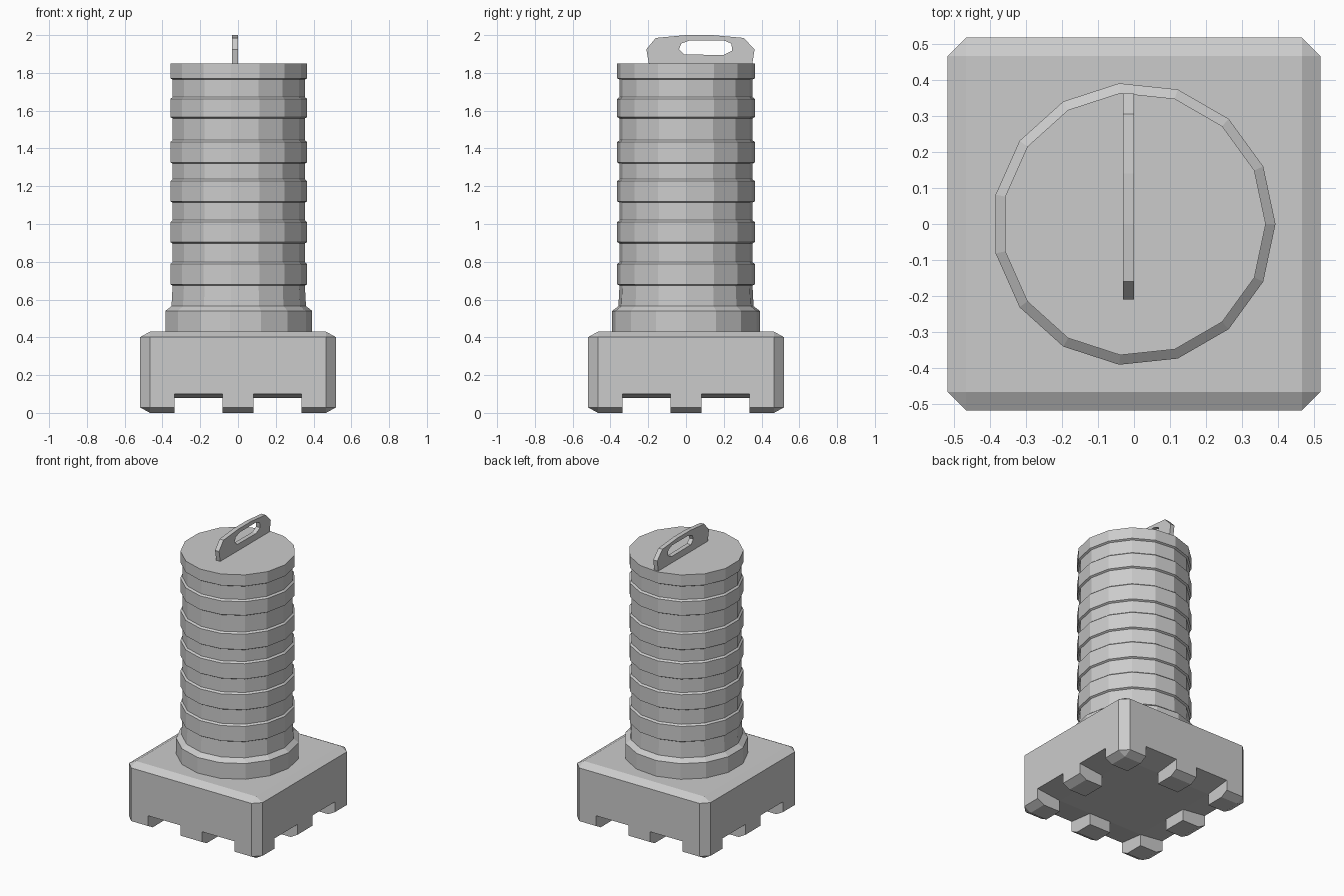
import bpy, bmesh, math

if "Cube" in bpy.data.objects:
    bpy.data.objects.remove(bpy.data.objects["Cube"])


def finish(name, bm):
    bmesh.ops.recalc_face_normals(bm, faces=bm.faces)
    me = bpy.data.meshes.new(name)
    bm.to_mesh(me)
    bm.free()
    ob = bpy.data.objects.new(name, me)
    bpy.context.collection.objects.link(ob)
    return ob


# Base block: chamfered box, chamfer flattened in z
bm = bmesh.new()
bmesh.ops.create_cube(bm, size=1)
bmesh.ops.scale(bm, vec=(1.036, 1.036, 0.78), verts=bm.verts)
bmesh.ops.bevel(bm, geom=bm.edges[:], offset=0.052, segments=1,
                affect='EDGES', clamp_overlap=True)
bmesh.ops.scale(bm, vec=(1, 1, 0.43 / 0.78), verts=bm.verts)
bmesh.ops.translate(bm, vec=(0, 0, 0.215), verts=bm.verts)
base = finish("base_block", bm)

# Foot cutter: central recess plus two sloped notches on every side
bm = bmesh.new()
INNER, OUTER, MID = 0.335, 0.6, 0.083
inner = []
for k in range(4):
    c, s = round(math.cos(k * math.pi / 2)), round(math.sin(k * math.pi / 2))
    put = lambda x, y: bm.verts.new((x * c - y * s, x * s + y * c, 0.08))
    inner.append([put(x, -INNER) for x in (-INNER, -MID, MID)] + [put])
corners = [q[0] for q in inner]
for k in range(4):
    c, s = round(math.cos(k * math.pi / 2)), round(math.sin(k * math.pi / 2))
    row = inner[k][:3] + [corners[(k + 1) % 4]]
    for a, b, x0, x1 in ((row[0], row[1], -INNER, -MID), (row[2], row[3], MID, INNER)):
        o = [bm.verts.new((x * c + OUTER * s, x * s - OUTER * c, 0.11)) for x in (x0, x1)]
        bm.faces.new((a, o[0], o[1], b))
bm.faces.new([v for q in inner for v in q[:3]])
ext = bmesh.ops.extrude_face_region(bm, geom=bm.faces[:], use_keep_orig=True)
for g in ext["geom"]:
    if isinstance(g, bmesh.types.BMVert):
        g.co.z = -0.1
cutter = finish("foot_cutter", bm)
cutter.hide_render = True
cutter.hide_viewport = True
mod = base.modifiers.new("feet", 'BOOLEAN')
mod.operation = 'DIFFERENCE'
mod.solver = 'EXACT'
mod.object = cutter

# Ribbed column: lathed profile with 15 sides
profile = [(0.393, 0.42), (0.393, 0.54), (0.36, 0.565)]
ribs = [(0.677, 0.794), (0.90, 1.016), (1.116, 1.233),
        (1.322, 1.44), (1.562, 1.668), (1.767, 1.85)]
for lo, hi in ribs:
    profile += [(0.354, lo - 0.003), (0.366, lo + 0.004), (0.366, hi - 0.006)]
    profile.append((0.354, hi + 0.004) if hi < 1.8 else (0.366, hi))
bm = bmesh.new()
N = 15
rings = [[bm.verts.new((r * math.cos(math.tau * i / N), r * math.sin(math.tau * i / N), z))
          for i in range(N)] for r, z in profile]
for a, b in zip(rings, rings[1:]):
    for i in range(N):
        j = (i + 1) % N
        bm.faces.new((a[i], a[j], b[j], b[i]))
bm.faces.new(rings[0])
bm.faces.new(rings[-1])
finish("ribbed_column", bm)

# Carry handle: flat plate with a slot, outer and inner loops bridged
outer = [(-.195, 1.84), (-.21, 1.925), (-.16, 1.985), (0, 2.0),
         (.14, 2.0), (.305, 1.985), (.363, 1.925), (.35, 1.84)]
slot = [(-.01, 1.897), (-.037, 1.925), (-.025, 1.955), (.02, 1.972),
        (.2, 1.972), (.24, 1.955), (.245, 1.918), (.2, 1.895)]
bm = bmesh.new()
o0, o1, s0, s1 = [[bm.verts.new((x, y, z)) for y, z in loop]
                  for loop in (outer, slot) for x in (-0.031, 0.0)]
for i in range(8):
    j = (i + 1) % 8
    for a, b in ((o0, o1), (s0, s1), (o0, s0), (o1, s1)):
        bm.faces.new((a[i], a[j], b[j], b[i]))
finish("carry_handle", bm)
